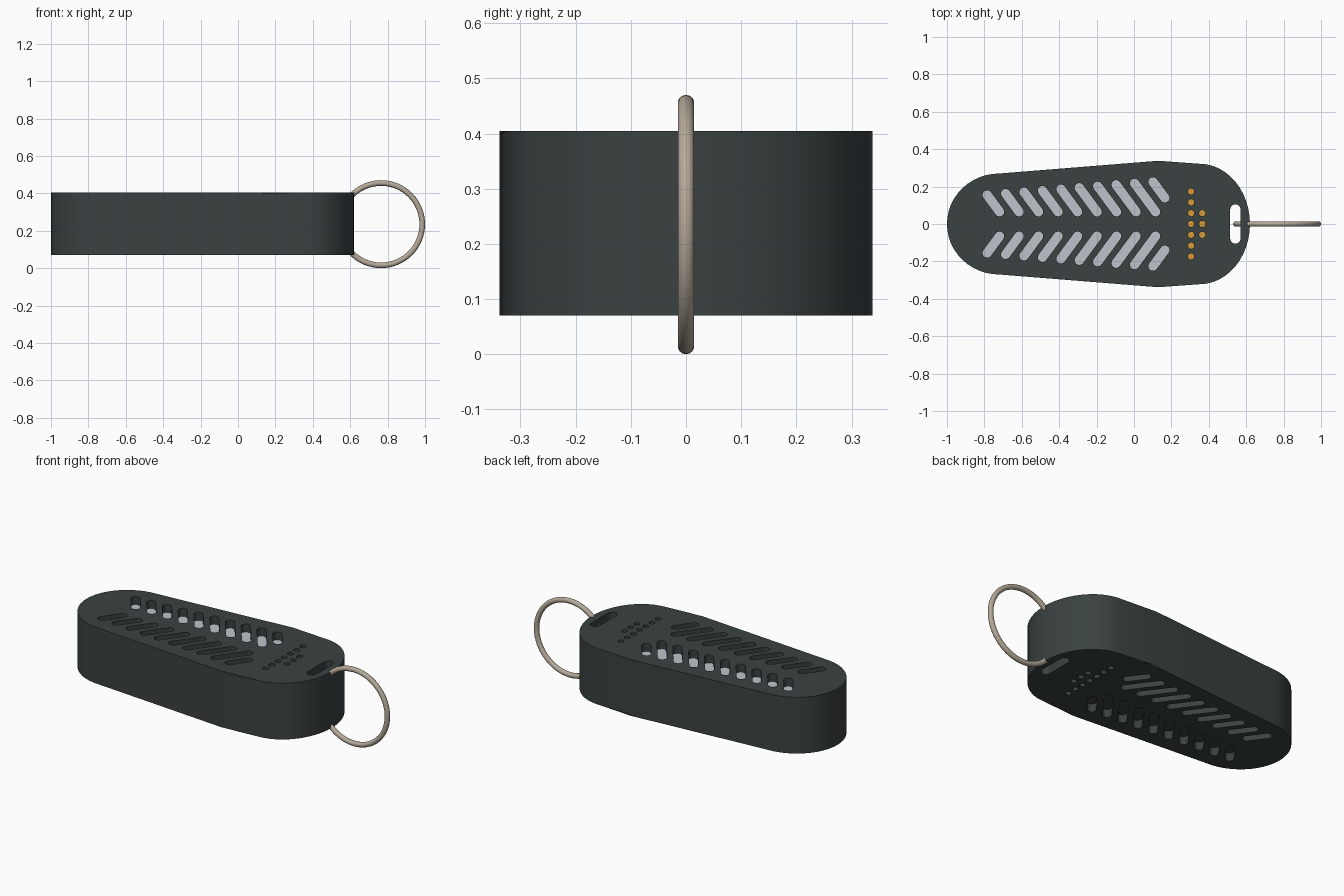
import bpy, bmesh, math
from mathutils import Vector

if "Cube" in bpy.data.objects:
    bpy.data.objects.remove(bpy.data.objects["Cube"])

Z0, Z1 = 0.07, 0.405      # bottom and top of the case
DEPTH = 0.048             # depth of the vent pockets


def material(name, rgb):
    m = bpy.data.materials.new(name)
    m.diffuse_color = (*rgb, 1)
    m.use_nodes = True
    m.node_tree.nodes["Principled BSDF"].inputs["Base Color"].default_value = m.diffuse_color
    return m


dark = material("dark grey plastic", (0.043, 0.054, 0.054))
grey = material("light grey insert", (0.52, 0.55, 0.60))
gold = material("amber insert", (0.68, 0.32, 0.035))
steel = material("warm steel", (0.46, 0.40, 0.32))


def prism(bm, pts, z0, z1):
    """Closed prism over a counter-clockwise outline; returns bottom and top faces."""
    lo = [bm.verts.new((x, y, z0)) for x, y in pts]
    hi = [bm.verts.new((x, y, z1)) for x, y in pts]
    n = len(pts)
    for i in range(n):
        j = (i + 1) % n
        bm.faces.new((lo[i], lo[j], hi[j], hi[i]))
    return bm.faces.new(lo[::-1]), bm.faces.new(hi)


def make_object(name, bm):
    bmesh.ops.recalc_face_normals(bm, faces=bm.faces)
    me = bpy.data.meshes.new(name)
    bm.to_mesh(me)
    bm.free()
    ob = bpy.data.objects.new(name, me)
    bpy.context.collection.objects.link(ob)
    return ob


def capsule(a, b, r, n=8):
    """Outline of a rounded slot from a to b."""
    a, b = Vector(a), Vector(b)
    d = b - a
    ang = math.atan2(d.y, d.x)
    pts = []
    for c, start in ((b, ang - math.pi / 2), (a, ang + math.pi / 2)):
        for i in range(n + 1):
            t = start + math.pi * i / n
            pts.append((c.x + r * math.cos(t), c.y + r * math.sin(t)))
    return pts


# Case: tapered outline with rounded ends, rims bevelled
outline = []
N = 24
for i in range(N + 1):
    t = -math.pi / 2 + math.pi * i / N
    outline.append((0.35 + 0.27 * math.cos(t), 0.322 * math.sin(t)))
outline.append((0.13, 0.338))
for i in range(N + 1):
    t = math.pi / 2 + math.pi * i / N
    outline.append((-0.72 + 0.28 * math.cos(t), 0.27 * math.sin(t)))
outline.append((0.13, -0.338))
bm = bmesh.new()
caps = prism(bm, outline, Z0, Z1)
rim = list({e for f in caps for e in f.edges})
bmesh.ops.bevel(bm, geom=rim, offset=0.028, segments=5, profile=0.5, affect='EDGES')
case = make_object("case", bm)
for m in (dark, grey, gold):
    case.data.materials.append(m)

# Cutter: chevron vents and dot holes on both faces, key slot right through
bm = bmesh.new()


def pocket(pts):
    prism(bm, pts, Z1 - DEPTH, Z1 + 0.1)
    prism(bm, pts, Z0 - 0.1, Z0 + DEPTH)


for i in range(10):
    ox, oy = -0.785 + 0.0985 * i, 0.155 + 0.0078 * i
    iy = 0.065 if i < 9 else 0.14
    ix = ox + (oy - iy) * 0.74
    for s in (1, -1):
        pocket(capsule((ox, s * oy), (ix, s * iy), 0.025))
dots = [(0.305, 0.058 * k) for k in range(-3, 4)] + [(0.365, 0.058 * k) for k in (-1, 0, 1)]
for x, y in dots:
    pocket([(x + 0.017 * math.cos(t * math.pi / 6), y + 0.017 * math.sin(t * math.pi / 6))
            for t in range(12)])
prism(bm, capsule((0.542, -0.077), (0.542, 0.077), 0.028), Z0 - 0.1, Z1 + 0.1)
cutter = make_object("vent_cutter", bm)
cutter.hide_render = True

bpy.context.view_layer.objects.active = case
mod = case.modifiers.new("vents", 'BOOLEAN')
mod.operation = 'DIFFERENCE'
mod.solver = 'EXACT'
mod.object = cutter
bpy.ops.object.modifier_apply(modifier=mod.name)
bpy.data.objects.remove(cutter)

# Upper pocket floors show the inserts: grey under vents, amber under dots
for p in case.data.polygons:
    p.material_index = 0
    if p.normal.z > 0.9 and abs(p.center.z - (Z1 - DEPTH)) < 0.005:
        p.material_index = 1 if p.center.x < 0.25 else 2

bpy.ops.object.select_all(action='DESELECT')
case.select_set(True)
bpy.ops.object.shade_smooth_by_angle(angle=math.radians(35))
wn = case.modifiers.new("flat_faces", 'WEIGHTED_NORMAL')
wn.keep_sharp = True

# Key ring
bpy.ops.mesh.primitive_torus_add(location=(0.765, 0, 0.235), rotation=(math.pi / 2, 0, 0),
                                 major_radius=0.22, minor_radius=0.015,
                                 major_segments=64, minor_segments=14)
ring = bpy.context.object
ring.name = "key_ring"
ring.data.materials.append(steel)
bpy.ops.object.shade_smooth()
